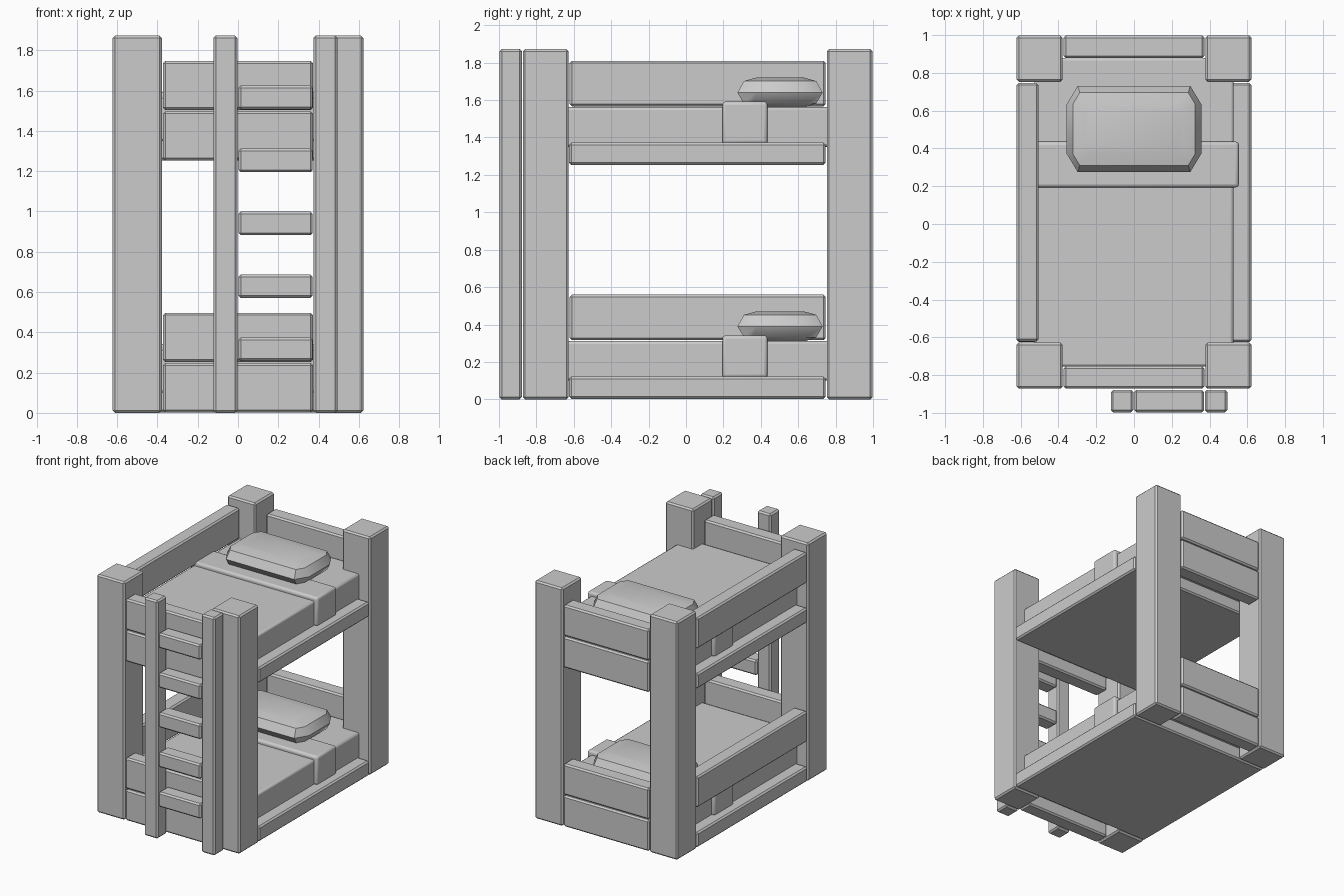
import bpy, bmesh, math

if "Cube" in bpy.data.objects:
    bpy.data.objects.remove(bpy.data.objects["Cube"])


def finish(ob, bevel, segments, smooth):
    if bevel:
        mod = ob.modifiers.new("edge_bevel", "BEVEL")
        mod.width = bevel
        mod.segments = segments
        mod.limit_method = "ANGLE"
    if smooth:
        bpy.ops.object.select_all(action="DESELECT")
        ob.select_set(True)
        bpy.context.view_layer.objects.active = ob
        bpy.ops.object.shade_smooth_by_angle(angle=math.radians(40))


def box(name, x, y, z, bevel=0.012, segments=1, smooth=False):
    """Bevelled box spanning the given (min, max) ranges."""
    bm = bmesh.new()
    bmesh.ops.create_cube(bm, size=1)
    for v in bm.verts:
        v.co = [r[0] if c < 0 else r[1] for c, r in zip(v.co, (x, y, z))]
    me = bpy.data.meshes.new(name)
    bm.to_mesh(me)
    bm.free()
    ob = bpy.data.objects.new(name, me)
    bpy.context.collection.objects.link(ob)
    finish(ob, bevel, segments, smooth)
    return ob


def pillow(name, z0):
    """Stacked chamfered rectangles: widest around the middle."""
    cy, hx, hy = 0.503, 0.358, 0.228
    levels = [(0.0, 0.09, 0.05), (0.02, 0.035, 0.05), (0.078, 0.0, 0.1),
              (0.14, 0.035, 0.06), (0.158, 0.10, 0.05)]
    bm = bmesh.new()
    rings = []
    for h, inset, cut in levels:
        a, b = hx - inset, hy - inset
        cx = cut * 0.6
        pts = [(a, -b + cut), (a, b - cut), (a - cx, b), (-a + cx, b),
               (-a, b - cut), (-a, -b + cut), (-a + cx, -b), (a - cx, -b)]
        rings.append([bm.verts.new((px, cy + py, z0 + h)) for px, py in pts])
    for lo, hi in zip(rings, rings[1:]):
        for i in range(8):
            j = (i + 1) % 8
            bm.faces.new((lo[i], lo[j], hi[j], hi[i]))
    bm.faces.new(rings[0][::-1])
    bm.faces.new(rings[-1])
    me = bpy.data.meshes.new(name)
    bm.to_mesh(me)
    bm.free()
    ob = bpy.data.objects.new(name, me)
    bpy.context.collection.objects.link(ob)
    finish(ob, 0, 1, True)


TOP = 1.873
FRONT = (-0.872, -0.753)
BACK = (0.878, 0.997)

# Corner posts
for side, x in (("left", (-0.622, -0.378)), ("right", (0.378, 0.622))):
    box("front_post_" + side, x, (-0.872, -0.628), (0, TOP))
    box("back_post_" + side, x, (0.753, 0.997), (0, TOP))

# Two identical bunks
for level, z in (("lower", 0.0), ("upper", 1.25)):
    # End boards, two at each end
    for end, y in (("front", FRONT), ("back", BACK)):
        for i in range(2):
            zb = z + 0.25 * i
            box(f"{level}_{end}_board_{i + 1}", (-0.373, 0.373), y,
                (zb + 0.003, zb + 0.247))
    # Base and left guard rail
    box(level + "_base", (-0.622, 0.622), (-0.625, 0.747), (z + 0.003, z + 0.122))
    box(level + "_guard_rail", (-0.622, -0.505), (-0.622, 0.747),
        (z + 0.317, z + 0.56))
    # Bedding
    box(level + "_mattress", (-0.527, 0.527), (-0.755, 0.88),
        (z + 0.1, z + 0.312), 0.015, 2, True)
    box(level + "_blanket_fold", (-0.555, 0.555), (0.194, 0.436),
        (z + 0.115, z + 0.342), 0.018, 3, True)
    pillow(level + "_pillow", z + 0.312)

# Ladder
LADDER_Y = (-0.997, -0.878)
for side, x in (("left", (-0.122, -0.003)), ("right", (0.375, 0.494))):
    box("ladder_rail_" + side, x, LADDER_Y, (0, TOP))
for i in range(5):
    zr = 0.257 + 0.3125 * i
    box(f"ladder_rung_{i + 1}", (0.002, 0.371), LADDER_Y, (zr, zr + 0.118))
